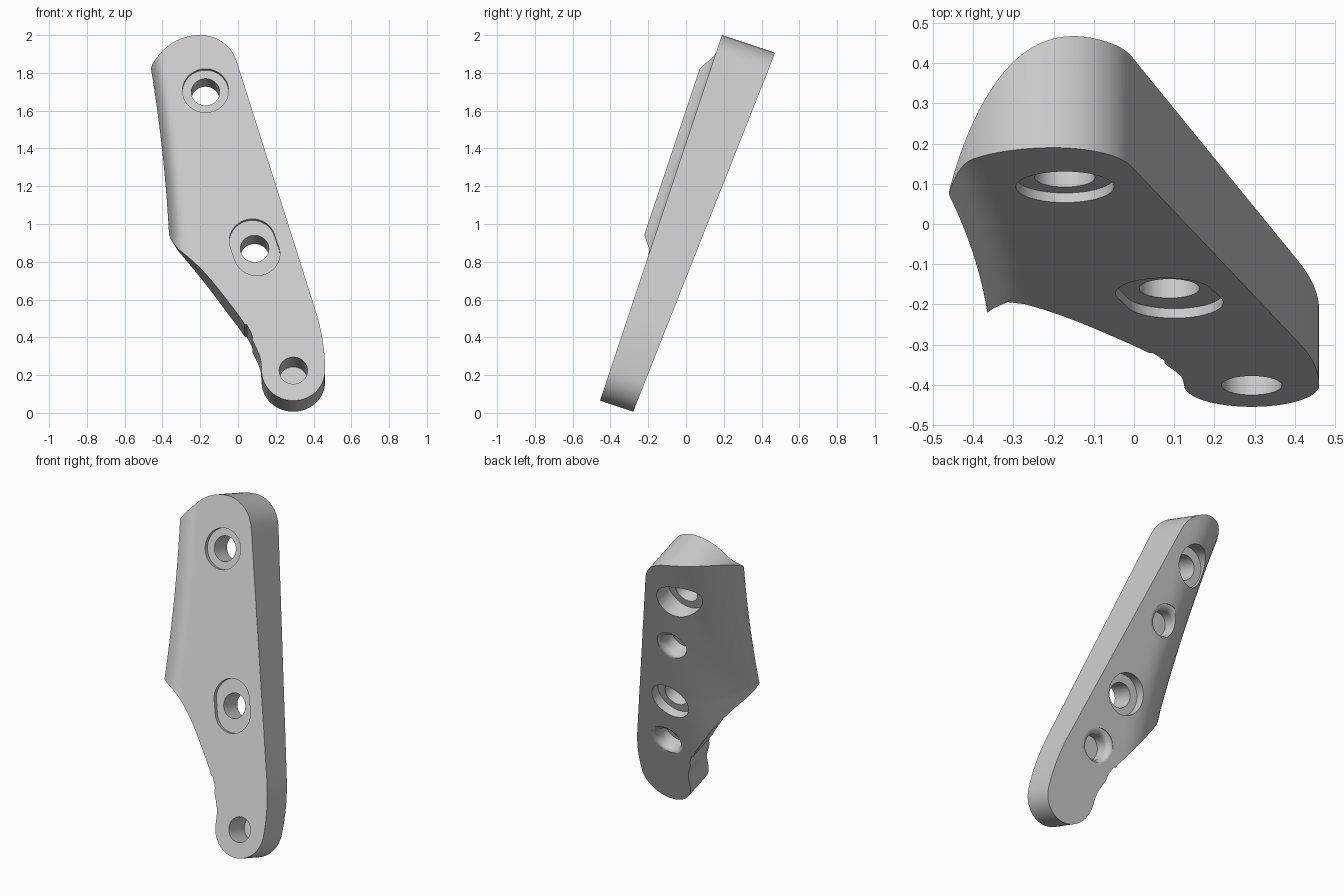
import bpy, bmesh, math

if "Cube" in bpy.data.objects:
    bpy.data.objects.remove(bpy.data.objects["Cube"])

SIN, COS = 0.3162, 0.9487      # lean of the plate
LENGTH, LIP_LOW, LIP_TOP = 2.04, 0.906, 1.841


def place(u, v, w):
    """Across, along and through the leaning plate to world space."""
    return (u, -0.455 + SIN * v + COS * w, 0.065 + COS * v - SIN * w)


def make_object(name, bm):
    bmesh.ops.recalc_face_normals(bm, faces=bm.faces)
    mesh = bpy.data.meshes.new(name)
    bm.to_mesh(mesh)
    bm.free()
    obj = bpy.data.objects.new(name, mesh)
    bpy.context.collection.objects.link(obj)
    return obj


def smooth_curve(points, x):
    """Hermite curve through points sorted by their first value."""
    def slope(i):
        a, b = points[max(i - 1, 0)], points[min(i + 1, len(points) - 1)]
        return (b[1] - a[1]) / (b[0] - a[0])
    i = 0
    while i < len(points) - 2 and x > points[i + 1][0]:
        i += 1
    (x0, y0), (x1, y1) = points[i], points[i + 1]
    h = x1 - x0
    t = (x - x0) / h
    return ((1 + 2 * t) * (1 - t) ** 2 * y0 + t * (1 - t) ** 2 * h * slope(i)
            + t * t * (3 - 2 * t) * y1 + t * t * (t - 1) * h * slope(i + 1))


def arc(v, centre, radius):
    return math.sqrt(max(radius ** 2 - (v - centre) ** 2, 1e-6))


# Outline of the plate
WAIST = [(0.168, 0.125), (0.24, 0.117), (0.33, 0.08), (0.43, 0.033), (0.55, -0.05),
         (0.67, -0.14), (0.75, -0.21), (0.82, -0.285), (0.86, -0.335), (LIP_LOW, -0.365)]


def lip_edge(v):
    t = max(v - LIP_LOW, 0)
    return -0.365 - 0.05 * t - 0.057 * t * t


def left_edge(v):
    if v < 0.168:
        return 0.293 - arc(v, 0.168, 0.168)
    if v < LIP_LOW:
        notch = 0.01 if 0.36 < v < 0.425 else 0
        return smooth_curve(WAIST, v) + notch
    if v < LIP_TOP:
        return lip_edge(v)
    return -0.2 - arc(v, 1.77, 0.27)


def right_edge(v):
    if v < 0.168:
        return 0.293 + arc(v, 0.168, 0.168)
    if v < 0.511:
        return 0.461 - 0.45 * (v - 0.168) ** 2
    if v < 1.8975:
        return 0.408 - 0.3 * (v - 0.511)
    return -0.2 + arc(v, 1.84, 0.2)


# Front and back surfaces, meeting in a sharp lip on the left
def front_depth(u, v):
    s = max(u - lip_edge(v), 0)
    return -0.055 * max(1 - s / 0.075, 0) ** 2


def back_depth(u, v):
    s = max(u - lip_edge(v), 0)
    base = 0.185 + 0.055 * v
    curved = base - (base + 0.055) * max(1 - s / 0.4, 0) ** 2.6
    return max(curved, front_depth(u, v) + 0.004)


# Plate: two surfaces joined by a rim
ROWS, COLS = 90, 24
rows = [LENGTH * (1 - math.cos(math.pi * i / ROWS)) / 2 for i in range(ROWS + 1)]
rows = sorted(rows + [LIP_LOW, LIP_TOP, 0.424, 0.426])
bm = bmesh.new()
sheets = []
for depth in (front_depth, back_depth):
    sheet = []
    for v in rows:
        a, b = left_edge(v), right_edge(v)
        us = [a + (b - a) * (j / COLS) ** 1.7 for j in range(COLS + 1)]
        sheet.append([bm.verts.new(place(u, v, depth(u, v))) for u in us])
    for r0, r1 in zip(sheet, sheet[1:]):
        for j in range(COLS):
            bm.faces.new((r0[j], r0[j + 1], r1[j + 1], r1[j]))
    sheets.append(sheet)


def border(sheet):
    return (sheet[0] + [r[-1] for r in sheet[1:-1]]
            + sheet[-1][::-1] + [r[0] for r in sheet[-2:0:-1]])


f, k = border(sheets[0]), border(sheets[1])
for i in range(len(f)):
    bm.faces.new((f[i - 1], f[i], k[i], k[i - 1]))
plate = make_object("bracket_plate", bm)

metal = bpy.data.materials.new("light_grey")
metal.use_nodes = True
grey = (0.6, 0.6, 0.6, 1)
metal.diffuse_color = grey
metal.node_tree.nodes["Principled BSDF"].inputs["Base Color"].default_value = grey
plate.data.materials.append(metal)


def drill(u, v, profile, stretch=(0, 0)):
    """Cut a turned profile of (radius, depth), optionally stretched to a slot."""
    n = 48
    bm = bmesh.new()
    rings = []
    for r, w in profile:
        ring = []
        for i in range(n):
            a = 2 * math.pi * (i + 0.5) / n
            du, dv = math.cos(a), math.sin(a)
            side = 1 if du * stretch[0] + dv * stretch[1] > 0 else -1
            ring.append(bm.verts.new(place(u + r * du + side * stretch[0],
                                           v + r * dv + side * stretch[1], w)))
        rings.append(ring)
    for a, b in zip(rings, rings[1:]):
        for i in range(n):
            bm.faces.new((a[i - 1], a[i], b[i], b[i - 1]))
    bm.faces.new(rings[0])
    bm.faces.new(rings[-1])
    cutter = make_object("hole_cutter", bm)
    cutter.hide_render = True
    cutter.data.materials.append(metal)
    mod = plate.modifiers.new("hole", "BOOLEAN")
    mod.operation, mod.solver, mod.object = "DIFFERENCE", "EXACT", cutter
    bpy.ops.object.modifier_apply(modifier=mod.name)
    bpy.data.objects.remove(cutter)


bpy.context.view_layer.objects.active = plate
plate.select_set(True)
BORE, SEAT, OUT, BACK = 0.075, 0.125, -0.2, 0.5

# Through holes, with a front seat and a deeper back seat
for u, v, floor, slot in ((-0.172, 1.73, 0.16, (0, 0)), (0.088, 0.856, 0.17, (-0.012, 0.036))):
    drill(u, v, [(BORE, OUT), (BORE, floor), (SEAT, floor), (SEAT, BACK)])
    drill(u, v, [(SEAT - 0.003, OUT), (SEAT - 0.003, 0.025)], slot)

# Blind hole at the foot
drill(0.293, 0.168, [(BORE, OUT), (BORE, 0.165)])

# Blind back sockets with rounded rims
for u, v in ((-0.06, 1.342), (0.195, 0.5)):
    top = back_depth(u, v)
    rim = [(BORE + 0.035 * (1 - math.cos(a)), top - 0.035 + 0.035 * math.sin(a))
           for a in (math.pi / 2 * i / 6 for i in range(7))]
    drill(u, v, [(BORE, top - 0.1)] + rim + [(rim[-1][0] + 0.005, BACK)])

bpy.ops.object.shade_smooth_by_angle(angle=math.radians(30))
